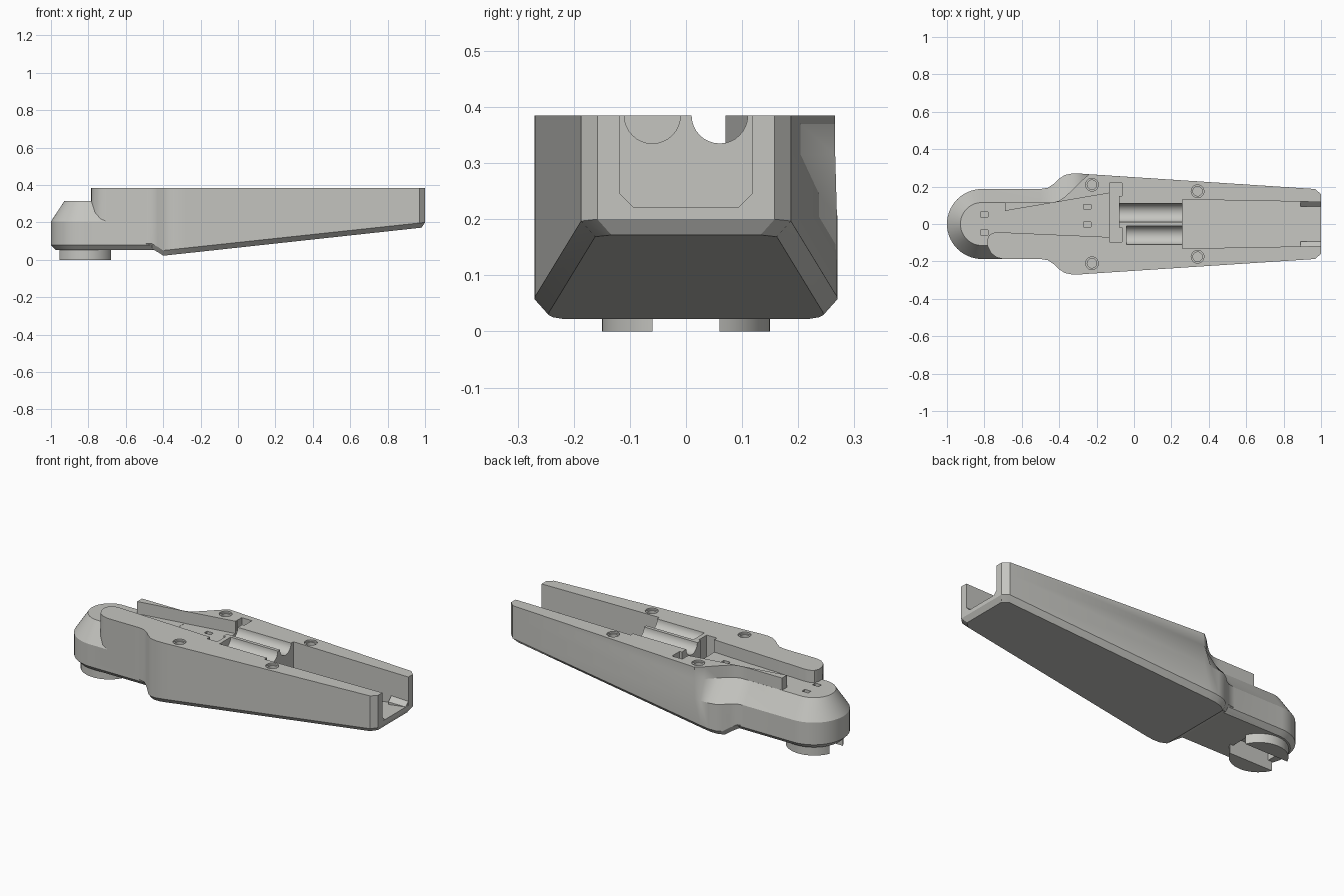
import bpy, bmesh, math

if "Cube" in bpy.data.objects:
    bpy.data.objects.remove(bpy.data.objects["Cube"])

grey = bpy.data.materials.new("warm light grey")
grey.diffuse_color = (0.56, 0.56, 0.53, 1)
grey.use_nodes = True
grey.node_tree.nodes["Principled BSDF"].inputs["Base Color"].default_value = grey.diffuse_color
TOP = 0.385


def loft(name, rings, strip_caps=False):
    """Skin a stack of equal rings; strip caps suit mirrored, non-flat ends."""
    bm = bmesh.new()
    vs = [[bm.verts.new(p) for p in r] for r in rings]
    n = len(vs[0])
    for a, b in zip(vs, vs[1:]):
        for i in range(n):
            j = (i + 1) % n
            bm.faces.new((a[i], a[j], b[j], b[i]))
    for r in (vs[0], vs[-1]):
        if strip_caps:
            for i in range(n // 2 - 1):
                bm.faces.new((r[i], r[i + 1], r[n - 2 - i], r[n - 1 - i]))
        else:
            bm.faces.new(r)
    bmesh.ops.recalc_face_normals(bm, faces=bm.faces)
    me = bpy.data.meshes.new(name)
    bm.to_mesh(me)
    bm.free()
    ob = bpy.data.objects.new(name, me)
    bpy.context.collection.objects.link(ob)
    me.materials.append(grey)
    return ob


def prism(name, pts, z0, z1):
    return loft(name, [[(x, y, z) for x, y in pts] for z in (z0, z1)])


def box(name, x0, x1, y0, y1, z0, z1):
    return prism(name, [(x0, y0), (x1, y0), (x1, y1), (x0, y1)], z0, z1)


def disc(name, x, y, r, z0, z1, n=32):
    return prism(name, [(x + r * math.cos(2 * math.pi * i / n), y + r * math.sin(2 * math.pi * i / n))
                        for i in range(n)], z0, z1)


def combine(ob, other, op):
    """Apply an exact boolean and discard the tool object."""
    m = ob.modifiers.new("bool", 'BOOLEAN')
    m.operation, m.object, m.solver = op, other, 'EXACT'
    bpy.context.view_layer.objects.active = ob
    bpy.ops.object.modifier_apply(modifier=m.name)
    bpy.data.objects.remove(other, do_unlink=True)


# Tapered main body: x, half width, and back edge above the shoulder cove
plan = [(-.50, .187, .115), (-.46, .194, .115), (-.43, .214, .116), (-.40, .242, .125),
        (-.37, .262, .145), (-.33, .27, .182), (-.28, .269, .232), (-.24, .266, .2659),
        (.97, .187, .187), (1.0, .158, .158)]


def bottom(x):
    if x < -.4:
        return {-.50: .06, -.46: .058, -.43: .042}[x]
    return .022 + .15 * (x + .4) / 1.4


def body_ring(zf, inset=0.0, cove=False):
    back = [(x - (.018 if inset and x > .9 else 0), (c if cove else w) - inset, zf(x)) for x, w, c in plan]
    front = [(x - (.018 if inset and x > .9 else 0), inset - w, zf(x)) for x, w, c in plan]
    return back + front[::-1]


body = loft("tool_body", [body_ring(bottom, .025), body_ring(lambda x: bottom(x) + .028),
                          body_ring(lambda x: .205), body_ring(lambda x: .315, 0, True),
                          body_ring(lambda x: TOP, 0, True)], True)

# Long channel, cross slot and rear cavity
cuts = [
    prism("channel", [(-.55, .0937), (-.12, .167), (-.12, -.0704), (-.55, -.0515)], .314, .5),
    box("slot_back", -.13, -.065, .15, .22, .25, .5),
    box("slot_middle", -.131, -.079, -.05, .18, .25, .5),
    box("slot_front", -.13, -.065, -.095, -.02, .25, .5),
    loft("cavity", [[(.26, .131, .125), (1.1, .116, .235), (1.1, -.116, .235), (.26, -.131, .125)],
                    [(.26, .131, .5), (1.1, .116, .5), (1.1, -.116, .5), (.26, -.131, .5)]]),
]
# Half-round cradles
for y, x0 in ((.06, -.085), (-.06, -.04)):
    arc = [(y + .05 * math.cos(2 * math.pi * i / 32), TOP + .05 * math.sin(2 * math.pi * i / 32))
           for i in range(32)]
    cuts.append(loft("cradle", [[(x, a, b) for a, b in arc] for x in (x0, .3)]))
# Stepped screw holes
for x, y in ((-.225, .21), (.34, .175)):
    for s in (1, -1):
        cuts.append(disc("hole", x, s * y, .025, .25, .5))
        cuts.append(disc("hole_rim", x, s * y, .034, TOP - .01, .5))
for c in cuts:
    combine(body, c, 'DIFFERENCE')

# Rounded head with a conical shoulder
CX, R = -.813, .187


def head_ring(r, z):
    arc = [(CX + r * math.cos(a), r * math.sin(a), z)
           for a in (math.pi / 2 + math.pi * i / 28 for i in range(29))]
    return [(-.42, r, z)] + arc + [(-.42, -r, z)]


head = loft("head", [head_ring(R - .025, .052), head_ring(R, .078),
                     head_ring(R, .205), head_ring(R - .072, .315)])
combine(body, head, 'UNION')

# Raised front finger and back wall
finger = prism("finger", [(-.785, -.085), (-.775, -.06), (-.752, -.047), (-.72, -.044),
                          (-.45, -.0559), (-.45, -.1875), (-.70, -.1875), (-.735, -.178),
                          (-.765, -.155), (-.782, -.12)], .12, TOP)
wall = prism("back_wall", [(-.69, .07), (-.69, .1145), (-.45, .1145), (-.45, .1107)], .25, TOP)
for part in (finger, wall):
    combine(body, part, 'UNION')

# Gussets in the cavity corners at the open end
for s in (1, -1):
    sec = [(.13, .258), (.118, .246), (.094, .222), (.094, .2), (.13, .2)]
    combine(body, loft("gusset", [[(x, s * y, z) for y, z in sec] for x in (.89, .999)]), 'UNION')

# Round foot split by a wide groove
combine(body, disc("foot", CX - .004, 0, .15, 0, .07, 48), 'UNION')
combine(body, box("foot_groove", -1.1, -.5, -.06, .06, -.1, .052), 'DIFFERENCE')
combine(body, box("foot_recess", -.93, -.70, -.06, .06, -.1, .1), 'DIFFERENCE')

# Small locating slots
for x, y, z in ((-.8, .05, .315), (-.8, -.045, .315), (-.25, .092, .314), (-.25, -.003, .314)):
    combine(body, box("pin_slot", x - .02, x + .02, y - .013, y + .013, z - .05, z + .03), 'DIFFERENCE')

# Smooth the rounded faces only
bpy.ops.object.select_all(action='DESELECT')
body.select_set(True)
bpy.context.view_layer.objects.active = body
bpy.ops.object.shade_smooth_by_angle(angle=math.radians(28))
